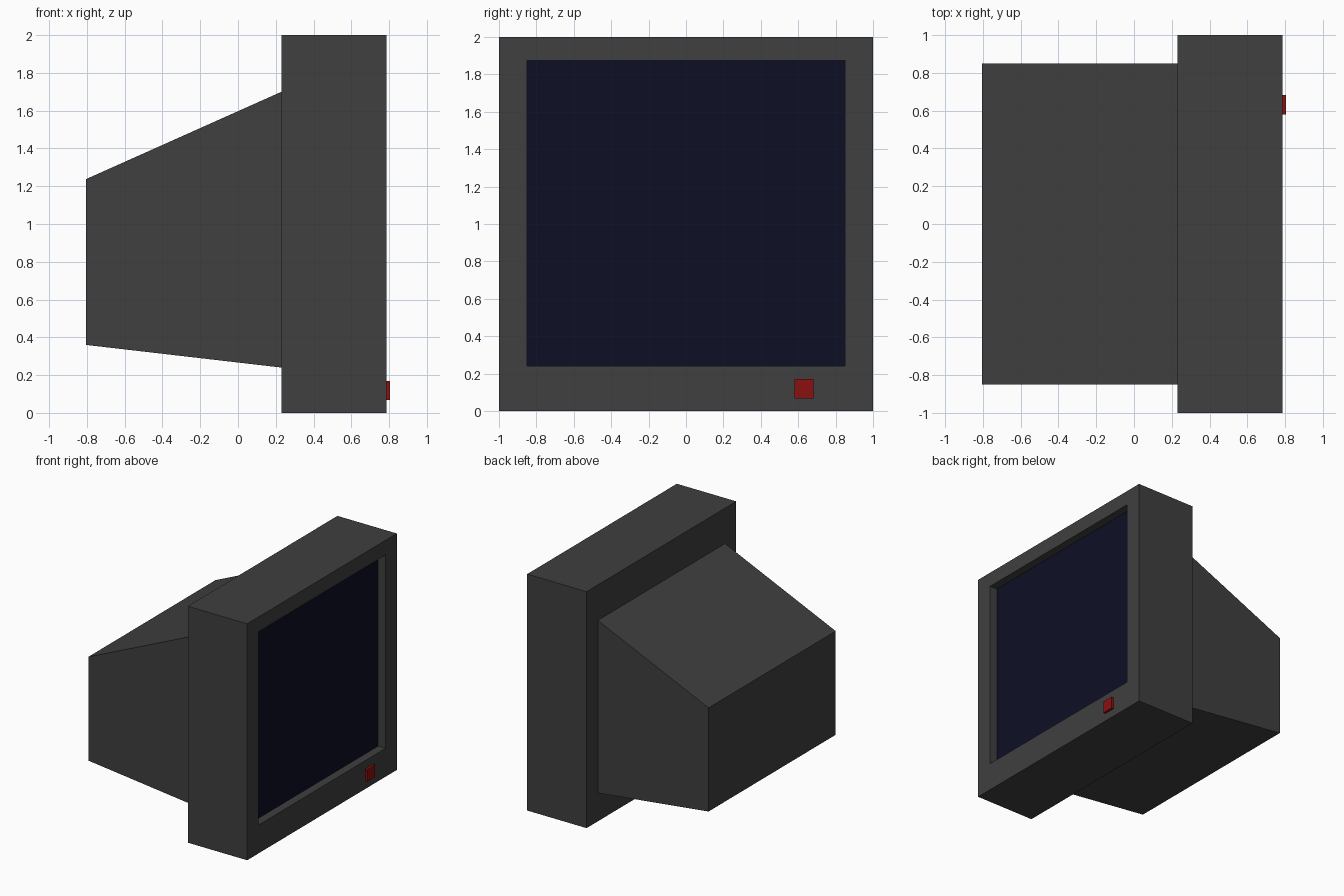
import bpy

if "Cube" in bpy.data.objects:
    bpy.data.objects.remove(bpy.data.objects["Cube"])


def material(name, rgb):
    m = bpy.data.materials.new(name)
    m.diffuse_color = (*rgb, 1)
    m.use_nodes = True
    m.node_tree.nodes["Principled BSDF"].inputs["Base Color"].default_value = m.diffuse_color
    return m


def ring(x, y0, y1, z0, z1):
    """Rectangle facing +x, counter-clockwise."""
    return [(x, y0, z0), (x, y1, z0), (x, y1, z1), (x, y0, z1)]


def loft(name, rings, mat, back=True, front=True):
    """Join successive four-point rings with quads, optionally capping the ends."""
    verts = [v for r in rings for v in r]
    faces = []
    for k in range(len(rings) - 1):
        a, b = 4 * k, 4 * k + 4
        faces += [(a + i, a + (i + 1) % 4, b + (i + 1) % 4, b + i) for i in range(4)]
    if back:
        faces.append((3, 2, 1, 0))
    if front:
        n = len(verts)
        faces.append((n - 4, n - 3, n - 2, n - 1))
    mesh = bpy.data.meshes.new(name)
    mesh.from_pydata(verts, [], faces)
    mesh.materials.append(mat)
    obj = bpy.data.objects.new(name, mesh)
    bpy.context.collection.objects.link(obj)
    return obj


plastic = material("dark_plastic", (0.05, 0.05, 0.05))
glass = material("screen_blue", (0.004, 0.0045, 0.018))
red = material("button_red", (0.26, 0.005, 0.005))

BACK, FRONT, SCREEN = 0.23, 0.786, 0.716
opening = (-0.85, 0.85, 0.24, 1.875)

# Monitor case: tapered rear housing, bezel block and recessed opening
loft("monitor_case", [
    ring(-0.806, -0.85, 0.85, 0.36, 1.237),
    ring(BACK, -0.85, 0.85, 0.24, 1.70),
    ring(BACK, -1, 1, 0, 2),
    ring(FRONT, -1, 1, 0, 2),
    ring(FRONT, *opening),
    ring(SCREEN, *opening),
], plastic, front=False)

# Screen at the bottom of the recess
loft("screen", [ring(SCREEN, *opening)], glass, back=False)

# Power button
button = (0.58, 0.682, 0.068, 0.17)
loft("power_button", [ring(FRONT, *button), ring(0.806, *button)], red)
